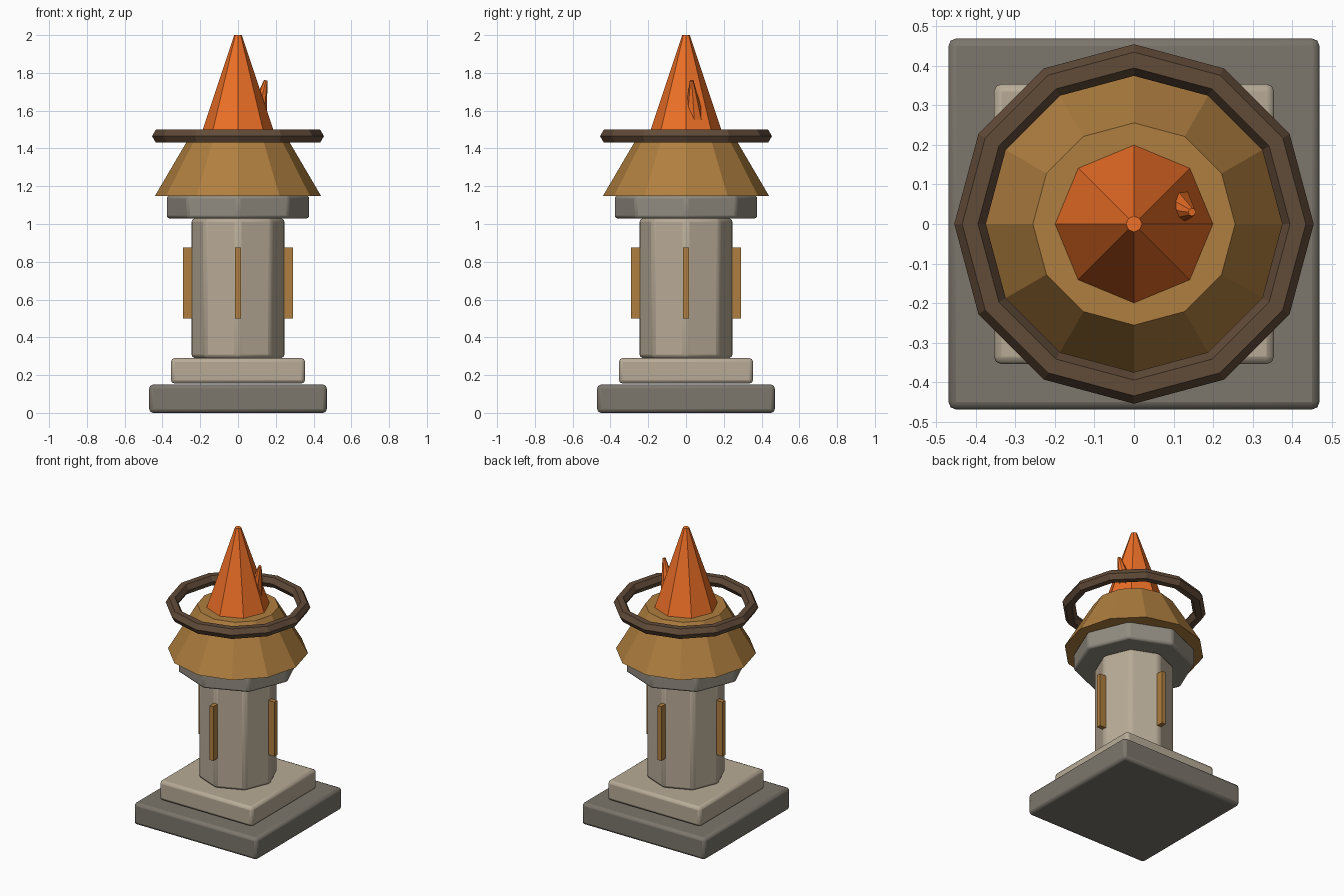
import bpy, math
from mathutils import Vector

if "Cube" in bpy.data.objects:
    bpy.data.objects.remove(bpy.data.objects["Cube"])


def material(name, rgb):
    m = bpy.data.materials.new(name)
    m.diffuse_color = (*rgb, 1)
    m.use_nodes = True
    m.node_tree.nodes["Principled BSDF"].inputs["Base Color"].default_value = m.diffuse_color
    return m


DARK = material("dark_stone", (0.20, 0.18, 0.15))
LIGHT = material("light_stone", (0.48, 0.41, 0.31))
MID = material("mid_stone", (0.29, 0.265, 0.22))
BRONZE = material("bronze", (0.43, 0.21, 0.05))
IRON = material("dark_iron", (0.12, 0.07, 0.04))
FIRE = material("fire", (0.85, 0.16, 0.02))


def finish(name, mat, bevel=0):
    ob = bpy.context.object
    ob.name = name
    ob.data.materials.append(mat)
    if bevel:
        mod = ob.modifiers.new("bevel", "BEVEL")
        mod.width = bevel
        mod.segments = 2
        bpy.ops.object.shade_smooth_by_angle(angle=math.radians(30))
    return ob


def box(name, mat, size, loc, bevel=0):
    bpy.ops.mesh.primitive_cube_add(size=1, location=loc)
    bpy.context.object.scale = size
    bpy.ops.object.transform_apply(location=False, rotation=False, scale=True)
    return finish(name, mat, bevel)


def frustum(name, mat, sides, r1, r2, base, tip, bevel=0):
    base, tip = Vector(base), Vector(tip)
    axis = tip - base
    bpy.ops.mesh.primitive_cone_add(vertices=sides, radius1=r1, radius2=r2, depth=axis.length,
                                    location=(base + tip) / 2,
                                    rotation=Vector((0, 0, 1)).rotation_difference(axis).to_euler())
    return finish(name, mat, bevel)


# Stepped square plinth
box("base_slab", DARK, (0.94, 0.94, 0.15), (0, 0, 0.075), 0.02)
box("upper_step", LIGHT, (0.71, 0.71, 0.135), (0, 0, 0.2225), 0.02)

# Octagonal column and capital
frustum("column", LIGHT, 8, 0.25, 0.25, (0, 0, 0.29), (0, 0, 1.03), 0.02)
frustum("capital", MID, 8, 0.38, 0.38, (0, 0, 1.03), (0, 0, 1.15), 0.015)

# Four upright strips on the column
for i, (dx, dy) in enumerate([(1, 0), (0, 1), (-1, 0), (0, -1)]):
    size = (0.09 if dx else 0.03, 0.09 if dy else 0.03, 0.375)
    box(f"column_strip_{i + 1}", BRONZE, size, (dx * 0.245, dy * 0.245, 0.6875))

# Fire bowl and the ring around it
frustum("fire_bowl", BRONZE, 12, 0.44, 0.256, (0, 0, 1.148), (0, 0, 1.462))
bpy.ops.mesh.primitive_torus_add(major_segments=12, minor_segments=6, major_radius=0.415,
                                 minor_radius=0.04, location=(0, 0, 1.465))
finish("bowl_ring", IRON)
bpy.ops.object.shade_flat()

# Main flame and a small leaning tongue
frustum("main_flame", FIRE, 8, 0.202, 0.02, (0, 0, 1.455), (0, 0, 2.0))
frustum("side_flame", FIRE, 8, 0.07, 0.01, (0.08, 0.05, 1.47), (0.147, 0.03, 1.76))
